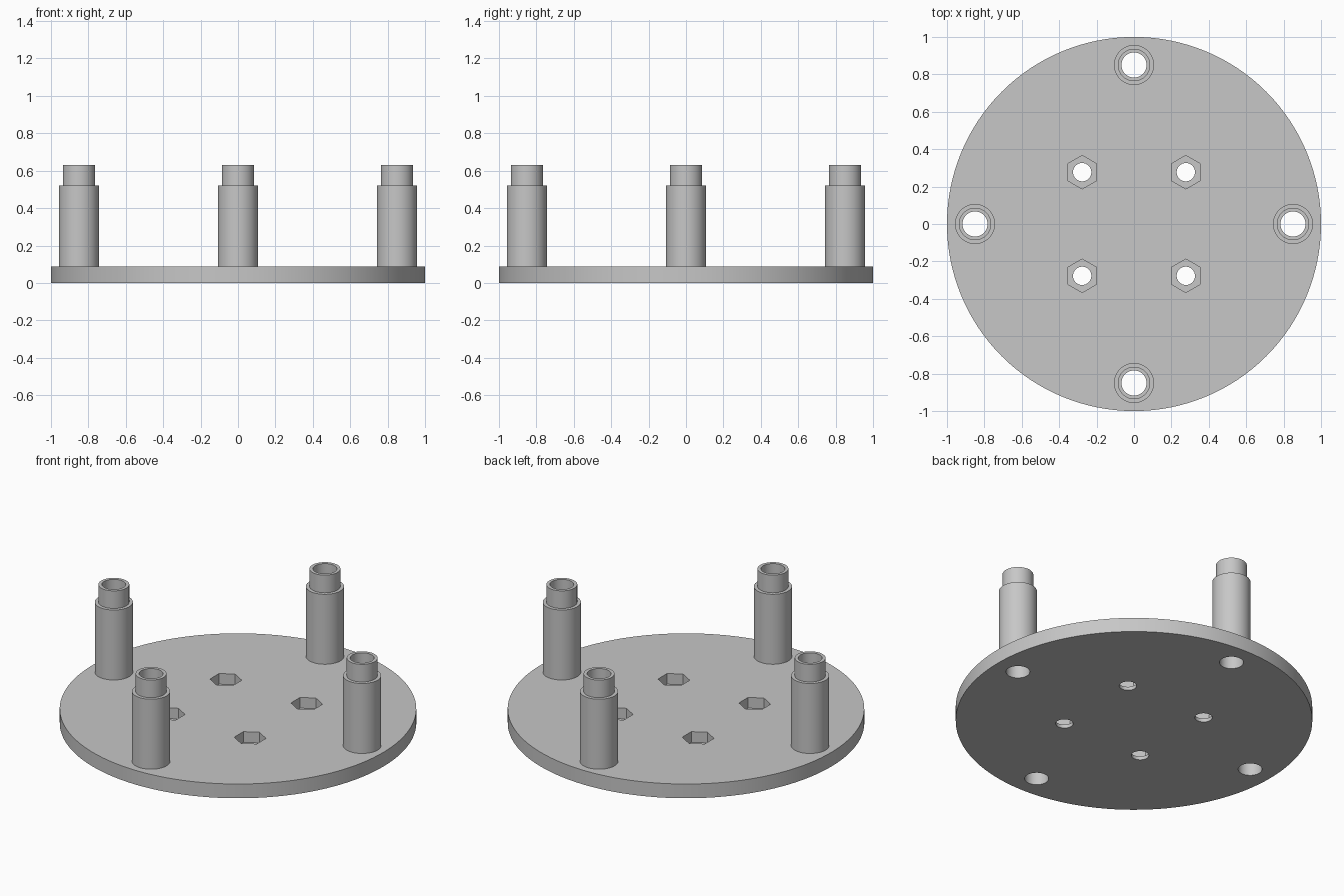
import bpy
import bmesh
from math import cos, sin, tau
from mathutils import Matrix

PLATE_H = 0.088
POST_DIST, BORE_R = 0.85, 0.067
BOLT_DIST, BOLT_R = 0.277, 0.049
POCKET_R, POCKET_FLOOR = 0.0895, 0.022
SEGMENTS = 64

cube = bpy.data.objects.get("Cube")
if cube:
    bpy.data.objects.remove(cube, do_unlink=True)

grey = bpy.data.materials.new("plain grey")
grey.use_nodes = True
grey.diffuse_color = (0.57, 0.57, 0.57, 1)
grey.node_tree.nodes["Principled BSDF"].inputs["Base Color"].default_value = grey.diffuse_color


def make_object(name, bm):
    bmesh.ops.recalc_face_normals(bm, faces=bm.faces)
    mesh = bpy.data.meshes.new(name)
    bm.to_mesh(mesh)
    bm.free()
    mesh.materials.append(grey)
    obj = bpy.data.objects.new(name, mesh)
    bpy.context.collection.objects.link(obj)
    return obj


def add_prism(bm, radius, z0, z1, x=0, y=0, sides=SEGMENTS):
    bmesh.ops.create_cone(bm, cap_ends=True, segments=sides, radius1=radius,
                          radius2=radius, depth=z1 - z0,
                          matrix=Matrix.Translation((x, y, (z0 + z1) / 2)))


def activate(obj):
    bpy.ops.object.select_all(action='DESELECT')
    obj.select_set(True)
    bpy.context.view_layer.objects.active = obj


def cut(target, bm):
    cutter = make_object("cutter", bm)
    cutter.hide_render = True
    mod = target.modifiers.new("cut", 'BOOLEAN')
    mod.operation = 'DIFFERENCE'
    mod.solver = 'EXACT'
    mod.object = cutter
    activate(target)
    bpy.ops.object.modifier_apply(modifier=mod.name)
    bpy.data.objects.remove(cutter, do_unlink=True)


def smooth(obj):
    activate(obj)
    bpy.ops.object.shade_smooth_by_angle(angle=0.5)


post_spots = {"right": (-POST_DIST, 0), "left": (POST_DIST, 0),
              "front": (0, -POST_DIST), "back": (0, POST_DIST)}
bolt_spots = [(sx * BOLT_DIST, sy * BOLT_DIST) for sx in (-1, 1) for sy in (-1, 1)]

# Round base plate
bm = bmesh.new()
add_prism(bm, 1, 0, PLATE_H, sides=128)
plate = make_object("base_plate", bm)

# Through holes under the posts and in the bolt positions
bm = bmesh.new()
for x, y in post_spots.values():
    add_prism(bm, BORE_R, -0.1, 0.2, x, y)
for x, y in bolt_spots:
    add_prism(bm, BOLT_R, -0.1, 0.2, x, y)
cut(plate, bm)

# Hexagonal nut pockets sunk into the top
bm = bmesh.new()
for x, y in bolt_spots:
    add_prism(bm, POCKET_R, POCKET_FLOOR, 0.2, x, y, sides=6)
cut(plate, bm)
smooth(plate)

# Stepped hollow posts, each a lathed (radius, height) profile
profile = [(0.107, PLATE_H), (0.107, 0.521), (0.0865, 0.521),
           (0.0865, 0.63), (BORE_R, 0.63), (BORE_R, PLATE_H)]
for side, (x, y) in post_spots.items():
    bm = bmesh.new()
    rings = [[bm.verts.new((x + r * sin(tau * i / SEGMENTS), y + r * cos(tau * i / SEGMENTS), z))
              for i in range(SEGMENTS)] for r, z in profile]
    for low, high in zip(rings, rings[1:] + rings[:1]):
        for i in range(SEGMENTS):
            j = (i + 1) % SEGMENTS
            bm.faces.new((low[i], low[j], high[j], high[i]))
    smooth(make_object(side + "_post", bm))
